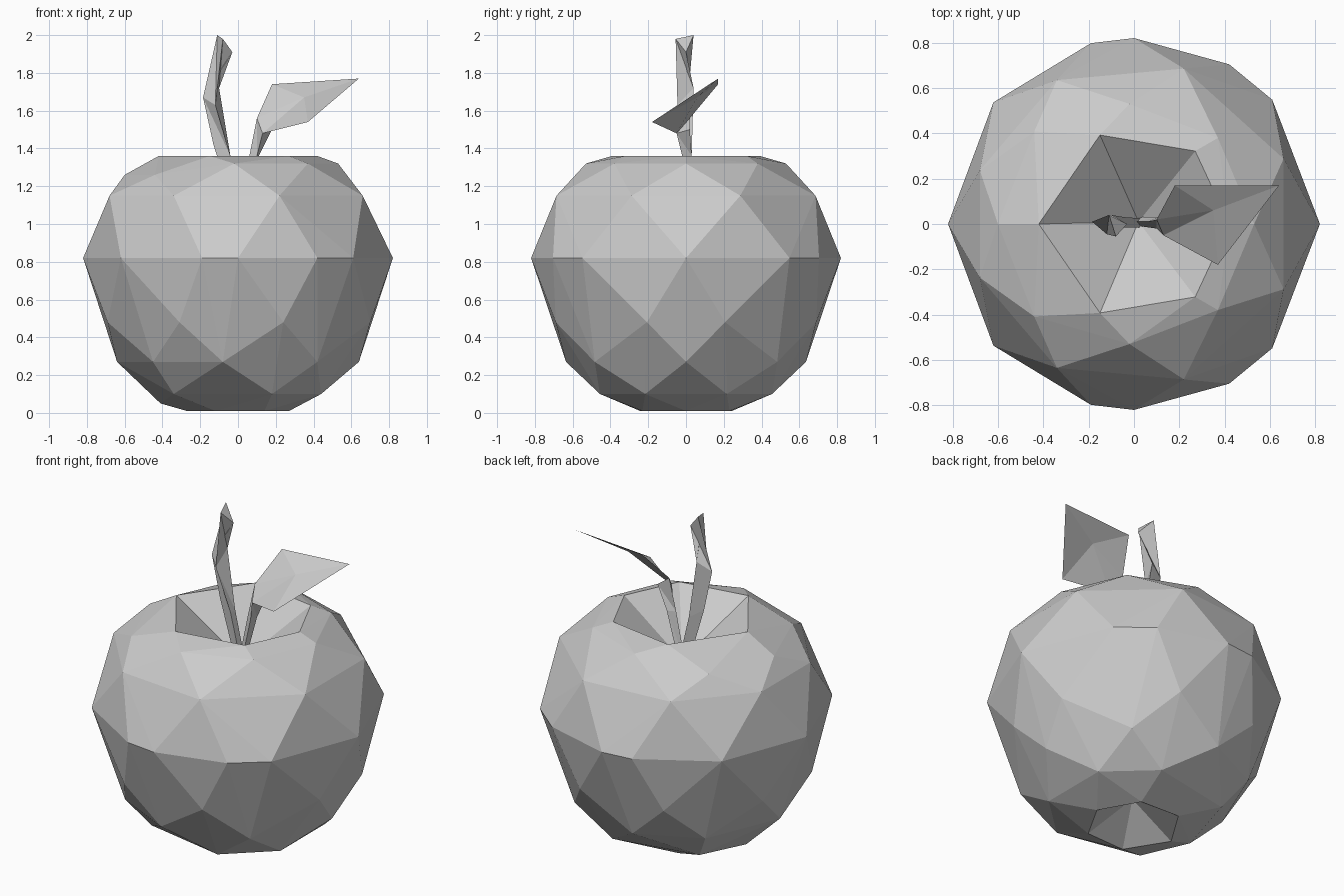
import bpy, bmesh
from math import sqrt

if "Cube" in bpy.data.objects:
    bpy.data.objects.remove(bpy.data.objects["Cube"])

grey = bpy.data.materials.new("plain grey")
grey.use_nodes = True
grey.diffuse_color = (0.6, 0.6, 0.6, 1)
grey.node_tree.nodes["Principled BSDF"].inputs["Base Color"].default_value = grey.diffuse_color


def finish(bm, name, fix=True):
    if fix:
        bmesh.ops.recalc_face_normals(bm, faces=bm.faces)
    mesh = bpy.data.meshes.new(name)
    bm.to_mesh(mesh)
    bm.free()
    mesh.materials.append(grey)
    obj = bpy.data.objects.new(name, mesh)
    bpy.context.collection.objects.link(obj)
    return obj


def loft(name, rings):
    """Closed tube through rings with equal point counts."""
    bm = bmesh.new()
    loops = [[bm.verts.new(p) for p in ring] for ring in rings]
    n = len(loops[0])
    for low, high in zip(loops, loops[1:]):
        for i in range(n):
            j = (i + 1) % n
            bm.faces.new((low[i], low[j], high[j]))
            bm.faces.new((low[i], high[j], high[i]))
    bm.faces.new(loops[0])
    bm.faces.new(loops[-1])
    return finish(bm, name)


# Fruit: rings as (height, radius, x positions); each x is mirrored front to back
TOP, BOTTOM = 1.36, 0.01
rings = [
    (TOP, 0.42, (-0.42, -0.15, 0.27, 0.42)),
    (1.32, 0.53, (-0.02, 0.37, 0.53)),
    (1.26, 0.6, (-0.6, -0.44)),
    (1.15, 0.72, (-0.68, -0.34, 0.22, 0.66)),
    (0.82, 0.82, (-0.82, -0.62, -0.19, 0, 0.42, 0.61, 0.82)),
    (0.48, 0.73, (-0.69, -0.31, 0.24, 0.7)),
    (0.27, 0.64, (-0.64, -0.45, -0.08, 0.42, 0.64)),
    (0.1, 0.49, (-0.34, 0.18, 0.44)),
    (0.05, 0.41, (-0.41,)),
    (BOTTOM, 0.27, (-0.27, -0.12, 0.14, 0.27)),
]
bm = bmesh.new()
for z, r, xs in rings:
    for x in xs:
        y = sqrt(max(r * r - x * x, 0))
        for side in ((1, -1) if y > 0.01 else (0,)):
            bm.verts.new((x, side * y, z))
bmesh.ops.convex_hull(bm, input=bm.verts)

# Hollows: the flat caps are sunk to a point
for level, depth in ((TOP, 1.07), (BOTTOM, 0.17)):
    cap = [f for f in bm.faces if all(abs(v.co.z - level) < 0.001 for v in f.verts)]
    count = {}
    for f in cap:
        for e in f.edges:
            count[e] = count.get(e, 0) + 1
    rim = [e for e, used in count.items() if used == 1]
    bmesh.ops.delete(bm, geom=cap, context="FACES")
    tip = bm.verts.new((0.02, 0.01, depth))
    for e in [e for e in rim if e.is_valid]:
        bm.faces.new((e.verts[0], e.verts[1], tip))
finish(bm, "fruit_body")

# Stem: a bent three-sided stalk
loft("stem", [
    [(-0.02, 0, 1.07), (0.03, 0.025, 1.07), (0.03, -0.015, 1.07)],
    [(-0.13, 0.01, 1.42), (-0.04, 0.03, 1.36), (-0.04, -0.015, 1.36)],
    [(-0.185, 0.01, 1.67), (-0.1, 0.04, 1.72), (-0.12, -0.045, 1.63)],
    [(-0.11, 0.04, 2), (-0.03, 0, 1.91), (-0.08, -0.055, 1.98)],
])

# Leaf stalk: three-sided, leaning outwards
loft("leaf_stalk", [
    [(0, 0.01, 1.07), (0.03, 0.03, 1.07), (0.03, -0.01, 1.07)],
    [(0.06, 0.01, 1.36), (0.11, 0.03, 1.36), (0.1, -0.02, 1.36)],
    [(0.1, 0.02, 1.56), (0.18, 0.02, 1.5), (0.13, -0.05, 1.48)],
])

# Leaf: a thin blade slightly creased around its centre
bm = bmesh.new()
edge = [bm.verts.new(p) for p in ((0.1, 0.02, 1.56), (0.13, -0.05, 1.48), (0.37, -0.18, 1.54),
                                  (0.64, 0.17, 1.77), (0.18, 0.17, 1.74))]
middle = bm.verts.new((0.35, 0.06, 1.67))
for a, b in zip(edge, edge[1:] + edge[:1]):
    bm.faces.new((a, b, middle))
finish(bm, "leaf", fix=False)
